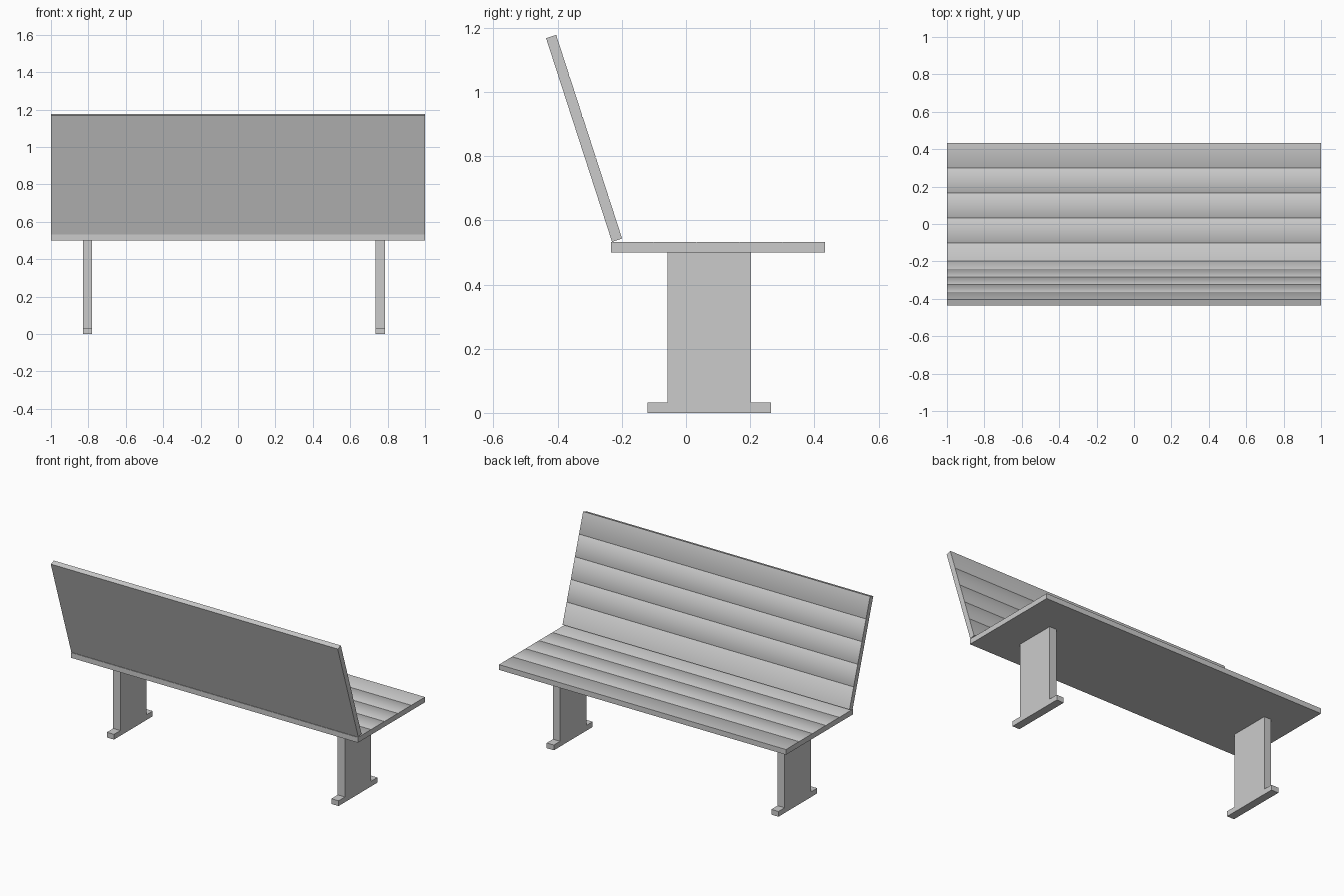
import bpy, math
import bmesh

cube = bpy.data.objects.get("Cube")
if cube:
    bpy.data.objects.remove(cube)

GREY = (0.6, 0.6, 0.6, 1)
grey = bpy.data.materials.new("light_grey")
grey.use_nodes = True
grey.diffuse_color = GREY
grey.node_tree.nodes["Principled BSDF"].inputs["Base Color"].default_value = GREY


def extrude_x(name, profile, x0, x1):
    """Sweep a closed (y, z) profile along x."""
    bm = bmesh.new()
    face = bm.faces.new([bm.verts.new((x0, y, z)) for y, z in profile])
    out = bmesh.ops.extrude_face_region(bm, geom=[face])
    moved = [v for v in out["geom"] if isinstance(v, bmesh.types.BMVert)]
    bmesh.ops.translate(bm, verts=moved, vec=(x1 - x0, 0, 0))
    bmesh.ops.recalc_face_normals(bm, faces=bm.faces)
    mesh = bpy.data.meshes.new(name)
    bm.to_mesh(mesh)
    bm.free()
    mesh.materials.append(grey)
    obj = bpy.data.objects.new(name, mesh)
    bpy.context.collection.objects.link(obj)
    return obj


def slatted_board(name, start, length, angle, thick=0.033, slats=5):
    """Board with fine V grooves between slats on its upper side."""
    half, depth = 0.003, 0.002
    pts = [(0, 0), (length, 0), (length, thick)]
    for i in range(slats - 1, 0, -1):
        u = length * i / slats
        pts += [(u + half, thick), (u, thick - depth), (u - half, thick)]
    pts.append((0, thick))
    c, s = math.cos(angle), math.sin(angle)
    profile = [(start[0] + u * c - v * s, start[1] + u * s + v * c) for u, v in pts]
    obj = extrude_x(name, profile, -1, 1)
    bpy.ops.object.select_all(action="DESELECT")
    obj.select_set(True)
    bpy.context.view_layer.objects.active = obj
    bpy.ops.object.shade_smooth_by_angle(angle=math.radians(45))
    return obj


# Seat: flat board, slatted on top
slatted_board("seat", (-0.234, 0.50), 0.667, 0)

# Backrest: mirrored sweep so the slatted side faces the sitter
lean = math.atan2(0.633, -0.205)
slatted_board("backrest", (-0.199, 0.543), 0.667, lean, thick=0.033)
back = bpy.data.objects["backrest"]
bm = bmesh.new()
bm.from_mesh(back.data)
# Flip the board about its long mid-plane
normal = (0, math.sin(lean), -math.cos(lean))
mid = [-0.199 - normal[1] * 0.0165, 0.543 - normal[2] * 0.0165]
for v in bm.verts:
    d = (v.co.y - mid[0]) * normal[1] + (v.co.z - mid[1]) * normal[2]
    v.co.y -= 2 * d * normal[1]
    v.co.z -= 2 * d * normal[2]
bmesh.ops.recalc_face_normals(bm, faces=bm.faces)
bm.to_mesh(back.data)
bm.free()

# Legs: upright panel and foot in one inverted T
tee = [(-0.12, 0), (0.265, 0), (0.265, 0.033), (0.203, 0.033),
       (0.203, 0.50), (-0.057, 0.50), (-0.057, 0.033), (-0.12, 0.033)]
extrude_x("right_leg", tee, -0.83, -0.78)
extrude_x("left_leg", tee, 0.735, 0.785)
